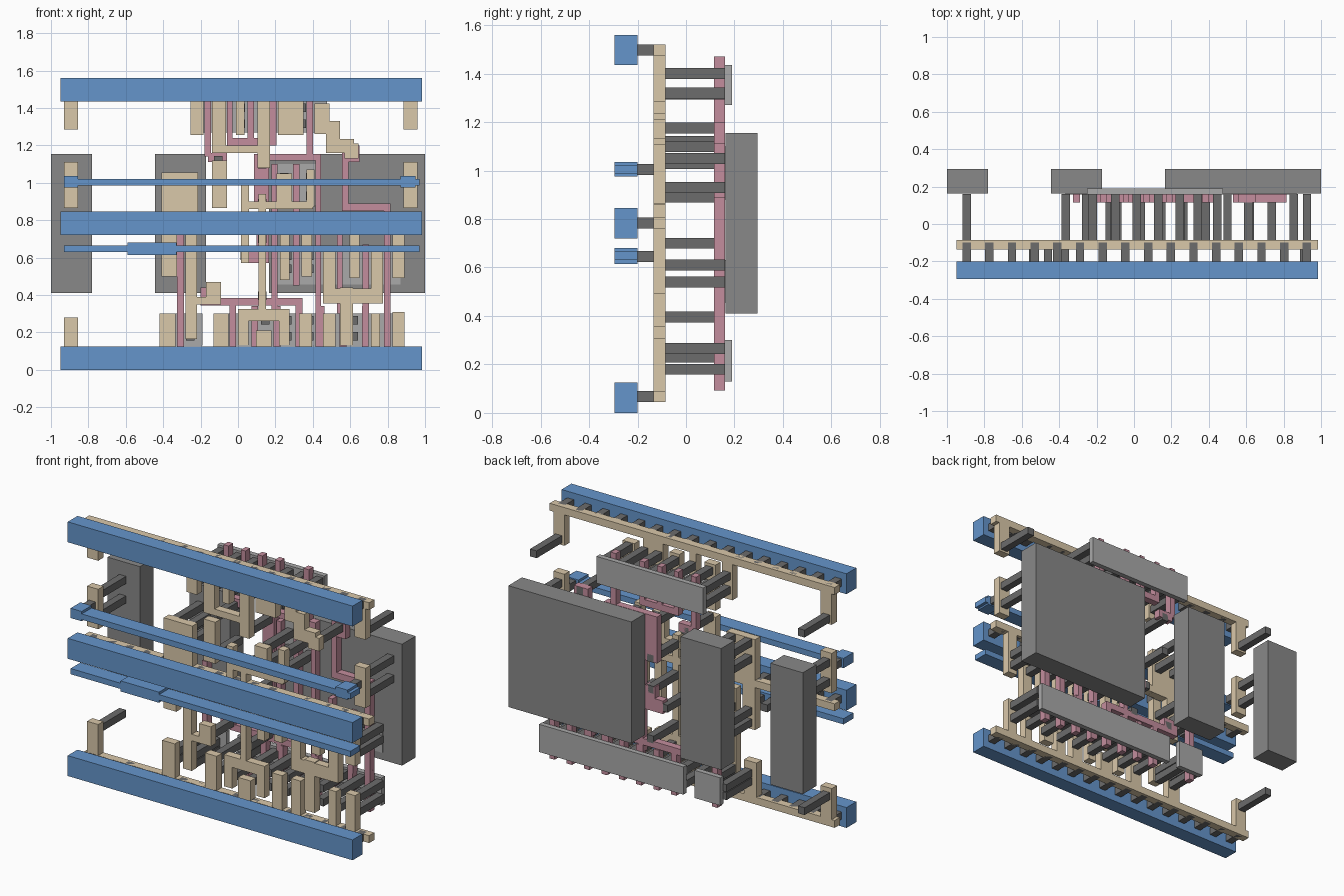
import bpy, bmesh
from mathutils import Matrix, Vector


def material(name, rgb):
    m = bpy.data.materials.new(name)
    m.diffuse_color = (*rgb, 1)
    return m


BLUE = material("blue", (0.13, 0.30, 0.60))
TAN = material("tan", (0.70, 0.58, 0.40))
PINK = material("pink", (0.55, 0.27, 0.34))
DARK = material("dark_grey", (0.15, 0.15, 0.15))
MID = material("mid_grey", (0.25, 0.25, 0.25))
LIGHT = material("light_grey", (0.40, 0.40, 0.40))


def layer(name, y0, y1, rects, mat):
    """Extrude (x0, x1, z0, z1) rectangles between two depths."""
    bm = bmesh.new()
    for x0, x1, z0, z1 in rects:
        size = Vector((x1 - x0, y1 - y0, z1 - z0))
        mid = Vector(((x0 + x1) / 2, (y0 + y1) / 2, (z0 + z1) / 2))
        bmesh.ops.create_cube(bm, size=1, matrix=Matrix.Translation(mid) @ Matrix.Diagonal((*size, 1)))
    me = bpy.data.meshes.new(name)
    bm.to_mesh(me)
    bm.free()
    me.materials.append(mat)
    bpy.context.collection.objects.link(bpy.data.objects.new(name, me))


def pins(points, s=0.0225):
    return [(x - s, x + s, z - s, z + s) for x, z in points]


# front blue rails and thin tracks
layer("power_rails", -0.295, -0.2, [(-0.95, 0.985, z, z + 0.125) for z in (0, 0.72, 1.435)], BLUE)
layer("thin_tracks", -0.295, -0.2, [
    (-0.93, 0.97, 0.985, 1.02), (-0.93, -0.855, 0.975, 1.035), (0.87, 0.95, 0.975, 1.035),
    (-0.93, 0.97, 0.63, 0.665), (-0.59, -0.33, 0.615, 0.68)], BLUE)

# short pegs between blue and tan layers
rail_z = (0.067, 0.783, 1.497)
layer("short_pegs", -0.2, -0.1, pins(
    [(-0.895 + 0.1213 * i, z) for z in rail_z for i in range(16)]
    + [(x, 0.645) for x in (-0.54, -0.46, -0.37)] + [(-0.895, 1.005), (0.91, 1.005)]), DARK)

# tan layer
Y0, Y1 = -0.135, -0.085
layer("tan_rails", Y0, Y1, [(-0.95, 0.985, z - 0.0225, z + 0.0225) for z in rail_z], TAN)
layer("tan_end_tabs", Y0, Y1, [
    (-0.93, -0.855, 1.285, 1.5), (0.885, 0.96, 1.285, 1.5), (-0.93, -0.855, 0.05, 0.28),
    (-0.93, -0.855, 0.865, 1.11), (0.885, 0.96, 0.865, 1.11)], TAN)
layer("tan_upper_wiring", Y0, Y1, [
    (-0.255, -0.185, 1.255, 1.5), (-0.14, -0.065, 1.16, 1.44), (-0.14, 0.17, 1.16, 1.2),
    (0.105, 0.17, 1.08, 1.44), (-0.01, 0.035, 1.255, 1.5), (0.215, 0.35, 1.255, 1.5),
    (0.41, 0.49, 1.26, 1.425), (0.47, 0.545, 1.16, 1.33), (0.47, 0.62, 1.16, 1.235),
    (0.57, 0.645, 1.13, 1.21)], TAN)
layer("tan_middle_wiring", Y0, Y1, [
    (-0.41, -0.215, 0.76, 1.055), (-0.41, -0.325, 0.5, 0.78), (-0.14, -0.06, 0.865, 1.12),
    (0.015, 0.06, 0.57, 1.0), (0.11, 0.15, 0.3, 0.94), (0.06, 0.4, 0.86, 0.9),
    (0.205, 0.29, 0.9, 1.05), (0.365, 0.41, 0.87, 1.07), (0.225, 0.275, 0.48, 0.78),
    (0.34, 0.395, 0.5, 0.72), (0.595, 0.65, 0.49, 0.78), (0.825, 0.89, 0.49, 0.78),
    (0.455, 0.52, 0.36, 0.63), (0.71, 0.775, 0.36, 0.63), (0.455, 0.775, 0.355, 0.435)], TAN)
layer("tan_lower_wiring", Y0, Y1, [
    (-0.28, -0.22, 0.165, 0.72), (-0.28, -0.09, 0.35, 0.39), (-0.17, -0.09, 0.35, 0.47),
    (-0.42, -0.335, 0.05, 0.3), (-0.13, -0.05, 0.05, 0.3), (0, 0.275, 0.26, 0.325),
    (0, 0.055, 0.13, 0.3), (0.22, 0.275, 0.13, 0.3), (0.095, 0.18, 0.05, 0.21),
    (0.325, 0.395, 0.05, 0.3), (0.545, 0.615, 0.13, 0.44), (0.455, 0.52, 0.05, 0.3),
    (0.71, 0.76, 0.05, 0.3), (0.825, 0.89, 0.05, 0.31)], TAN)

# pink gate strips
P0, P1 = 0.115, 0.16
gates = [-0.028 + 0.118 * i for i in range(8)]
layer("lower_gates", P0, P1,
      [(x - 0.018, x + 0.018, 0.093, 0.385 if i in (0, 3) else 0.34) for i, x in enumerate(gates)]
      + [(-0.325, -0.29, 0.093, 0.72), (-0.2, 0.325, 0.345, 0.385), (-0.2, -0.1, 0.345, 0.44)], PINK)
layer("upper_gates", P0, P1, [
    (-0.18, -0.145, 1.14, 1.47), (-0.16, -0.06, 1.11, 1.16), (-0.06, -0.03, 1.2, 1.47),
    (-0.06, 0.085, 1.2, 1.24), (0.052, 0.085, 1.2, 1.47), (0.17, 0.205, 1.2, 1.47),
    (0.085, 0.205, 1.2, 1.24), (0.365, 0.4, 1.12, 1.47), (0.085, 0.445, 1.12, 1.155)], PINK)
layer("middle_gates", P0, P1, [
    (0.085, 0.165, 0.87, 1.155), (0.1, 0.165, 0.57, 0.72), (0.415, 0.445, 0.1, 1.155),
    (0.295, 0.33, 0.45, 1.1), (0.18, 0.21, 0.3, 1.1), (0.555, 0.59, 0.85, 1.15),
    (0.555, 0.65, 1.11, 1.2), (0.555, 0.815, 0.85, 0.89), (0.78, 0.815, 0.1, 0.89),
    (0.665, 0.7, 0.3, 0.67), (0.53, 0.56, 0.3, 0.72), (0.045, 0.12, 0.57, 0.65)], PINK)

# long posts from the tan layer back to the pink and grey layers
grid = [-0.09 + 0.118 * i for i in range(9)]
posts = [(x, z) for x in grid for z in (0.18, 0.265)]
posts += [(x, z) for x in grid[3:] for z in (0.54, 0.61)]
posts += [(x, z) for x in (-0.22, -0.1, 0.015, 0.13, 0.245, 0.34, 0.445) for z in (1.315, 1.4)]
posts += [(x, z) for x in (-0.895, 0.925) for z in (0.93, 1.05, 1.32)]
posts += [(x, z) for x in (0.247, 0.385) for z in (0.93, 1.03)]
posts += [(x, z) for x in (-0.365, -0.255) for z in (0.18, 0.23, 0.61, 0.93, 1.03)]
posts += [(-0.895, 0.23), (-0.365, 0.54), (-0.13, 0.395), (-0.105, 0.89), (-0.105, 1.12),
          (0.13, 0.395), (0.13, 0.7), (0.13, 0.89), (0.13, 1.1), (0.035, 0.61), (0.61, 1.175)]
layer("long_posts", -0.085, 0.16, pins(posts), DARK)

# thin grey plates and thick back blocks
layer("thin_plates", 0.158, 0.19, [
    (-0.25, 0.475, 1.27, 1.435), (-0.365, -0.19, 0.13, 0.3), (-0.115, 0.865, 0.13, 0.3),
    (0.18, 0.43, 0.88, 1.1), (0.2, 0.87, 0.455, 0.63)], LIGHT)
layer("back_blocks", 0.163, 0.295, [
    (-1, -0.78, 0.41, 1.155), (-0.445, -0.17, 0.41, 1.155), (0.165, 1, 0.41, 1.155)], MID)
